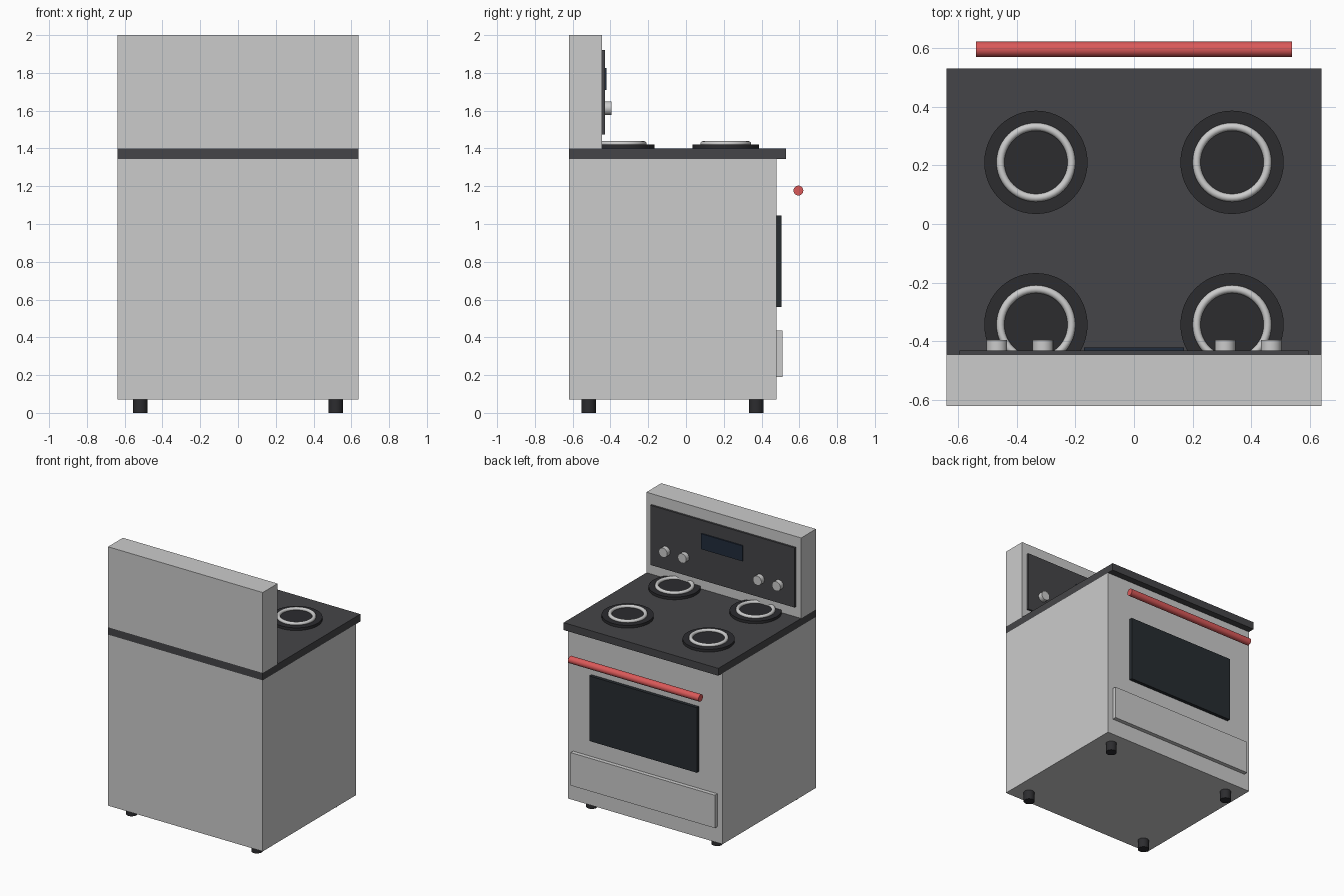
import bpy, math

if "Cube" in bpy.data.objects:
    bpy.data.objects.remove(bpy.data.objects["Cube"])


def material(name, rgb):
    m = bpy.data.materials.new(name)
    m.diffuse_color = (*rgb, 1)
    m.use_nodes = True
    m.node_tree.nodes["Principled BSDF"].inputs["Base Color"].default_value = m.diffuse_color
    return m


BLACK = material("black_enamel", (0.025, 0.025, 0.028))
CHARCOAL = material("charcoal", (0.06, 0.06, 0.065))
GLASS = material("dark_glass", (0.02, 0.025, 0.03))
NAVY = material("display_navy", (0.015, 0.025, 0.045))
RED = material("red_handle", (0.7, 0.1, 0.1))


def finish(name, mat, smooth=False):
    o = bpy.context.object
    o.name = name
    if mat:
        o.data.materials.append(mat)
    if smooth:
        bpy.ops.object.shade_smooth_by_angle(angle=math.radians(40))
    return o


def box(name, half_x, y0, y1, z0, z1, mat=None):
    """Box symmetric in x, given by its y and z limits."""
    bpy.ops.mesh.primitive_cube_add(size=1, location=(0, (y0 + y1) / 2, (z0 + z1) / 2))
    o = bpy.context.object
    o.scale = (2 * half_x, y1 - y0, z1 - z0)
    bpy.ops.object.transform_apply(location=False, rotation=False, scale=True)
    return finish(name, mat)


def cylinder(name, centre, radius, length, axis="z", mat=None):
    rot = {"x": (0, math.pi / 2, 0), "y": (math.pi / 2, 0, 0), "z": (0, 0, 0)}[axis]
    bpy.ops.mesh.primitive_cylinder_add(vertices=48, radius=radius, depth=length,
                                        location=centre, rotation=rot)
    return finish(name, mat, True)


# Main cabinet and cooktop
box("oven_body", 0.638, -0.62, 0.48, 0.07, 1.345)
box("cooktop", 0.638, -0.62, 0.53, 1.345, 1.40, CHARCOAL)

# Backguard with control panel and display
box("backguard", 0.638, -0.62, -0.445, 1.40, 2.0)
box("control_panel", 0.595, -0.445, -0.43, 1.475, 1.92, CHARCOAL)
box("display", 0.17, -0.43, -0.42, 1.71, 1.825, NAVY)

# Oven door window, storage drawer and door handle
box("door_window", 0.443, 0.48, 0.505, 0.56, 1.045, GLASS)
box("storage_drawer", 0.595, 0.48, 0.51, 0.19, 0.435)
cylinder("door_handle", (0, 0.595, 1.177), 0.026, 1.076, "x", RED)

for sx, side in ((-1, "left"), (1, "right")):
    # Control knobs
    for kx, place in ((0.467, "outer"), (0.31, "inner")):
        cylinder(f"knob_{side}_{place}", (sx * kx, -0.4125, 1.613), 0.035, 0.035, "y")
    # Burners with their rings
    for y, place in ((0.21, "front"), (-0.343, "rear")):
        cylinder(f"burner_{side}_{place}", (sx * 0.334, y, 1.41), 0.176, 0.02, "z", BLACK)
        bpy.ops.mesh.primitive_torus_add(location=(sx * 0.334, y, 1.425),
                                         major_radius=0.121, minor_radius=0.0135,
                                         major_segments=48, minor_segments=12)
        finish(f"burner_ring_{side}_{place}", None, True)
    # Feet
    for y, place in ((0.371, "front"), (-0.515, "rear")):
        cylinder(f"foot_{side}_{place}", (sx * 0.517, y, 0.035), 0.038, 0.07, "z", BLACK)
